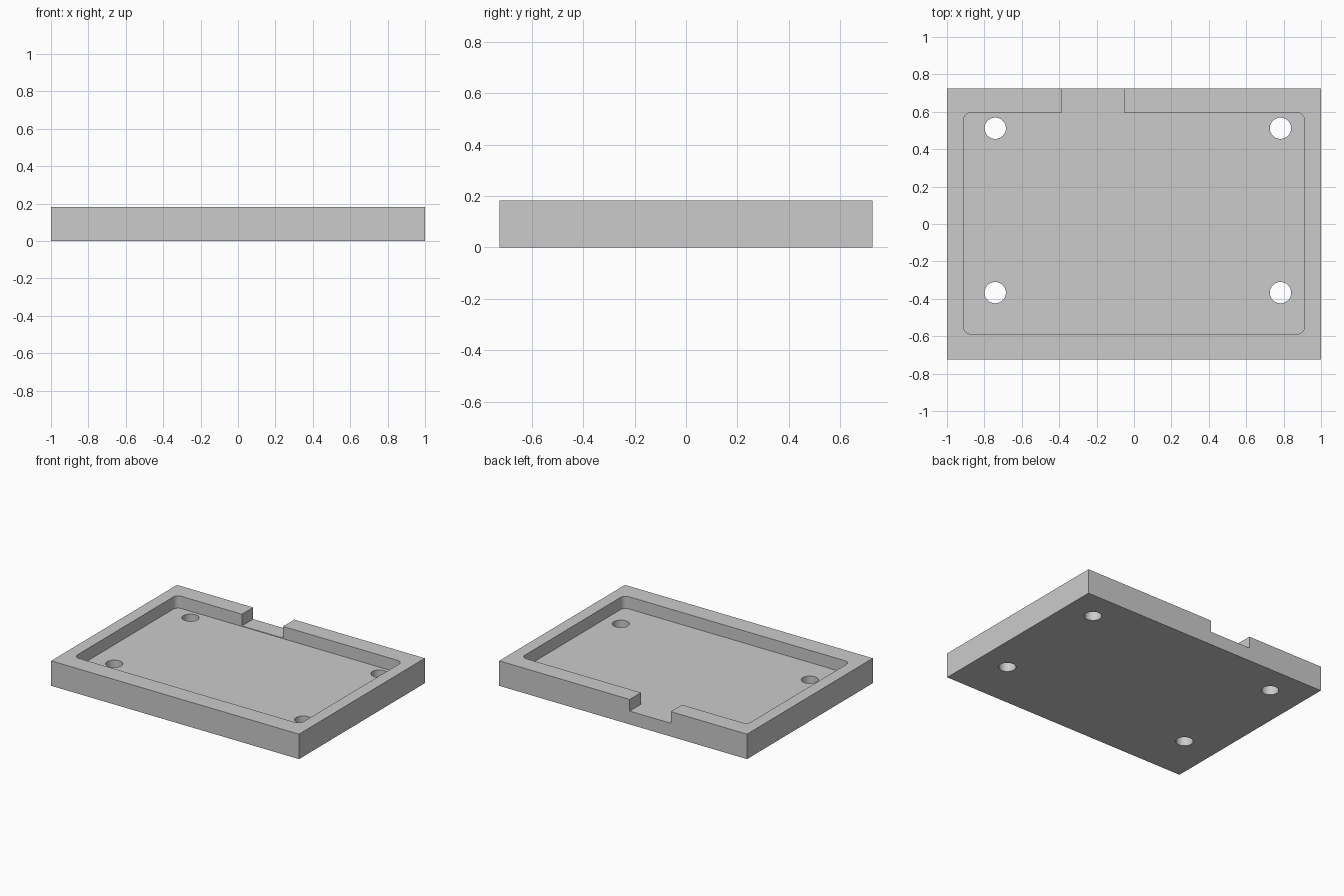
import bpy
import bmesh
import math

cube = bpy.data.objects.get("Cube")
if cube:
    bpy.data.objects.remove(cube, do_unlink=True)

HEIGHT = 0.182
POCKET_FLOOR = 0.093
NOTCH_FLOOR = 0.097

grey = bpy.data.materials.new("light_grey")
grey.use_nodes = True
colour = (0.6, 0.6, 0.6, 1)
grey.diffuse_color = colour
grey.node_tree.nodes["Principled BSDF"].inputs["Base Color"].default_value = colour


def prism(name, outline, z0, z1):
    """Extrude a counter-clockwise outline from z0 up to z1."""
    bm = bmesh.new()
    base = bm.faces.new([bm.verts.new((x, y, z0)) for x, y in outline])
    top = bmesh.ops.extrude_face_region(bm, geom=[base])["geom"]
    bmesh.ops.translate(bm, vec=(0, 0, z1 - z0),
                        verts=[v for v in top if isinstance(v, bmesh.types.BMVert)])
    bmesh.ops.recalc_face_normals(bm, faces=bm.faces)
    mesh = bpy.data.meshes.new(name)
    bm.to_mesh(mesh)
    bm.free()
    mesh.materials.append(grey)
    obj = bpy.data.objects.new(name, mesh)
    bpy.context.collection.objects.link(obj)
    return obj


def rectangle(x0, x1, y0, y1):
    return [(x0, y0), (x1, y0), (x1, y1), (x0, y1)]


def arc(cx, cy, r, start, sweep, count):
    angles = [math.radians(start + sweep * i / count) for i in range(count + 1)]
    return [(cx + r * math.cos(a), cy + r * math.sin(a)) for a in angles]


def rounded_rectangle(x0, x1, y0, y1, r):
    return (arc(x1 - r, y1 - r, r, 0, 90, 8) + arc(x0 + r, y1 - r, r, 90, 90, 8)
            + arc(x0 + r, y0 + r, r, 180, 90, 8) + arc(x1 - r, y0 + r, r, 270, 90, 8))


# Solid block
tray = prism("tray", rectangle(-1, 1, -0.725, 0.725), 0, HEIGHT)

# Shallow pocket, cable notch in the back wall, four through holes
cutters = [
    prism("pocket_cutter", rounded_rectangle(-0.912, 0.912, -0.588, 0.595, 0.04),
          POCKET_FLOOR, HEIGHT + 0.1),
    prism("notch_cutter", rectangle(-0.385, -0.053, 0.5, 0.8), NOTCH_FLOOR, HEIGHT + 0.1),
]
for x in (-0.742, 0.783):
    for y in (-0.367, 0.512):
        cutters.append(prism("hole_cutter", arc(x, y, 0.057, 0, 360, 48)[:-1],
                             -0.1, HEIGHT + 0.1))

bpy.context.view_layer.objects.active = tray
for cutter in cutters:
    cut = tray.modifiers.new("cut", "BOOLEAN")
    cut.operation = "DIFFERENCE"
    cut.solver = "EXACT"
    cut.object = cutter
    bpy.ops.object.modifier_apply(modifier=cut.name)
    bpy.data.objects.remove(cutter, do_unlink=True)

# Smooth hole and corner walls, crisp edges elsewhere
bpy.ops.object.select_all(action="DESELECT")
tray.select_set(True)
bpy.ops.object.shade_smooth_by_angle(angle=math.radians(30))
